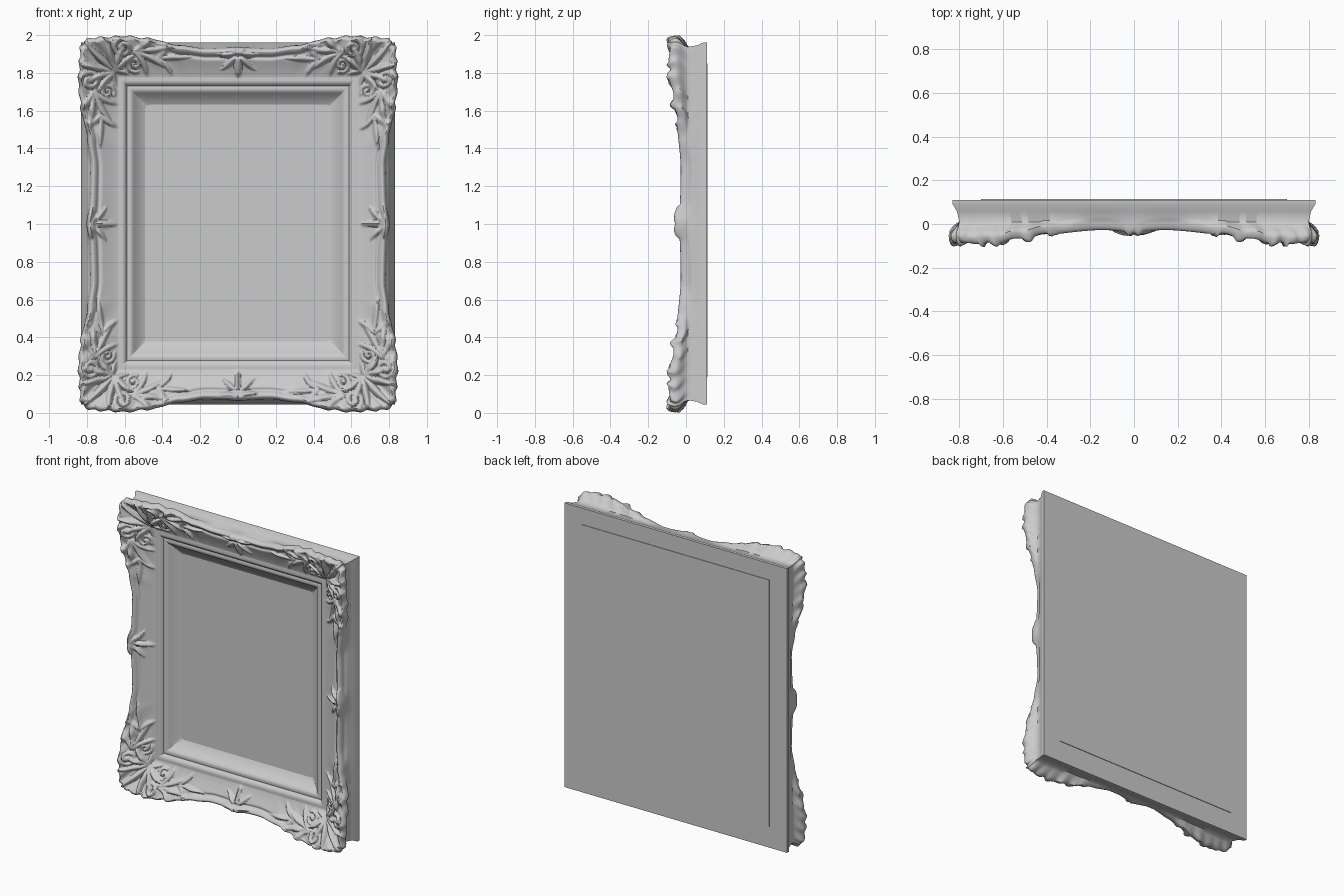
import bpy, bmesh
from math import sin, cos, pi, radians, exp
from mathutils import Vector, noise, kdtree

if "Cube" in bpy.data.objects:
    bpy.data.objects.remove(bpy.data.objects["Cube"])

N = 230                       # columns per side of the frame
relief_points = []            # (u, v, width, height): u, v measured in from the frame corner


def keyed(keys, t):
    """Smooth interpolation through (position, value) keys."""
    for (t0, a), (t1, b) in zip(keys, keys[1:]):
        if t <= t1:
            k = max(0.0, (t - t0) / (t1 - t0))
            return a + (b - a) * k * k * (3 - 2 * k)
    return keys[-1][1]


def add_point(u, v, w, h, both):
    relief_points.append((u, v, w, h))
    if both:
        relief_points.append((v, u, w, h))


def fan(u, v, direction, spread, count, length, w, h, both=True, curl=40):
    """Carved leaf: a fan of tapered blades."""
    for i in range(count):
        off = (i / (count - 1) - 0.5) if count > 1 else 0
        size = length * (1 - 0.7 * abs(off))
        pu, pv = u, v
        for k in range(18):
            s = k / 17
            a = radians(direction + spread * off + curl * 2 * off * s)
            pu += cos(a) * size / 17
            pv += sin(a) * size / 17
            body = 0.4 + 0.6 * sin(pi * min(1, s * 0.9 + 0.1))
            add_point(pu, pv, w * body, h * body, both)


def scroll(u, v, radius, start, turns, w, h, both=True):
    """Carved spiral volute."""
    for k in range(40):
        s = k / 39
        a = radians(start) + turns * 2 * pi * s
        r = radius * (1 - 0.85 * s)
        add_point(u + r * cos(a), v + r * sin(a), w, h * (0.6 + 0.4 * s), both)


# Carved decoration: corner shells, volutes, leaf sprays, centre leaves
fan(0.20, 0.20, 225, 150, 7, 0.20, 0.022, 0.034)
fan(0.17, 0.17, 45, 110, 4, 0.11, 0.018, 0.022)
scroll(0.07, 0.24, 0.05, 200, 1.4, 0.015, 0.026)
scroll(0.16, 0.30, 0.04, 20, -1.3, 0.013, 0.022)
fan(0.09, 0.29, 80, 60, 4, 0.22, 0.019, 0.022)
fan(0.13, 0.42, 95, 70, 3, 0.17, 0.017, 0.018)
fan(0.85, 0.09, 90, 130, 5, 0.14, 0.018, 0.024, both=False)
fan(0.85, 0.12, 270, 150, 4, 0.06, 0.018, 0.018, both=False)
fan(0.06, 1.0, 0, 130, 5, 0.14, 0.018, 0.024, both=False)
fan(0.09, 1.0, 180, 150, 4, 0.06, 0.018, 0.018, both=False)

tree = kdtree.KDTree(len(relief_points))
for i, p in enumerate(relief_points):
    tree.insert((p[0], p[1], 0), i)
tree.balance()


def relief(x, z):
    """Height of the carving at a point of the frame face."""
    n = noise.noise(Vector((x * 4, z * 4, 0))) * 0.012
    best = 0
    for _, i, d in tree.find_range((0.85 - abs(x) + n, 1 - abs(z - 1) - n, 0), 0.023):
        w, h = relief_points[i][2:]
        if d < w:
            best = max(best, h * (1 - (d / w) ** 2))
    return best


# Outline and depth of the scalloped rim by distance from the corner
INSET = [(0, .028), (.06, .010), (.14, .006), (.25, 0), (.36, .012), (.52, .052), (.66, .068), (1, .062)]
DEPTH = [(0, -.088), (.18, -.088), (.30, -.070), (.42, -.046), (.68, -.028), (1, -.033)]
# Inner moulding: (distance from opening, y)
MOULDING = [(0, .10), (.010, .094), (.058, .066), (.066, .050), (.084, .044),
            (.098, .048), (.108, .034), (.124, .026), (.14, .032)]
OPENING, BOUNDS = (0.49, 0.38, 1.63), (0.85, 0.0, 2.0)
WAIST, SLAB = (0.80, 0.067, 1.938), (0.83, 0.045, 1.96)


def on_rect(a, b, rect):
    hx, z0, z1 = rect
    return a * hx, (z0 + z1) / 2 + b * (z1 - z0) / 2


def column(a, b):
    """One cross-section of the frame, from the opening round to the back."""
    p0, p1 = on_rect(a, b, OPENING), on_rect(a, b, BOUNDS)
    upright = abs(a) > abs(b)
    t = (1 - abs(b)) if upright else (1 - abs(a)) * 0.85
    mid = exp(-(((1.0 if upright else 0.85) - t) / 0.07) ** 2)
    corner = 1 - keyed([(0.3, 0), (0.55, 1)], t)
    wobble = corner * 0.004 * (1 + sin(t * 75 + (1 if upright else 2.5)))
    rim = 0.36 - keyed(INSET, t) - wobble + mid * (0.014 if upright else 0.004)
    top = keyed(DEPTH, t) - mid * 0.01 + corner * 0.004 * sin(t * 48)

    def at(d):
        f = d / 0.36
        return p0[0] + (p1[0] - p0[0]) * f, p0[1] + (p1[1] - p0[1]) * f

    pts = []
    for d, y in MOULDING:
        x, z = at(d)
        if d == 0:                                   # rounded opening corners
            cx, cz = abs(x) - 0.465, abs(z - 1.005) - 0.60
            if cx > 0 and cz > 0:
                k = 0.025 / (cx * cx + cz * cz) ** 0.5
                x = (0.465 + cx * k) * (1 if x > 0 else -1)
                z = 1.005 + (0.60 + cz * k) * (1 if z > 1.005 else -1)
        pts.append((x, y, z))
    for k in range(1, 43):                           # cove rising to the rim
        m = k / 42
        x, z = at(0.14 + (rim - 0.16) * m)
        y = 0.032 + (top - 0.032) * m ** 1.25
        y += 0.012 * exp(-((m - 0.8) / 0.08) ** 2) * (1 - corner)
        fade = min(1, m * 6)
        pts.append((x, max(-0.11, y - relief(x, z) * fade), z))
    lift = top - pts[-1][1]
    for k in range(1, 7):                            # rolled outer edge
        th = k / 6 * pi / 2
        x, z = at(rim - 0.02 + 0.02 * sin(th))
        pts.append((x, top + 0.035 * (1 - cos(th)) - lift * cos(th), z))
    ex, ey, ez = pts[-1]
    wx, wz = on_rect(a, b, WAIST)
    wy = max(0.01, top + 0.06)
    for k in (0.33, 0.67, 1):                        # undercut to the waist
        q = k * k * (3 - 2 * k)
        pts.append((ex + (wx - ex) * q, ey + (wy - ey) * k, ez + (wz - ez) * q))
    sx, sz = on_rect(a, b, SLAB)
    pts.append(((wx + sx) / 2 - (sx - wx) * .15, 0.058, (wz + sz) / 2 - (sz - wz) * .15))
    pts += [(sx, 0.09, sz), (sx, 0.11, sz)]
    return pts


def square_loop():
    for side in range(4):
        for i in range(N):
            s = 2 * i / N - 1
            s = 0.5 * s + 0.5 * sin(s * pi / 2)      # finer towards the corners
            yield [(s, -1), (1, s), (-s, 1), (-1, -s)][side]


# Ornate frame with closed back
bm = bmesh.new()
cols = [[bm.verts.new(p) for p in column(a, b)] for a, b in square_loop()]
for c0, c1 in zip(cols, cols[1:] + cols[:1]):
    for j in range(len(c0) - 1):
        bm.faces.new((c0[j], c1[j], c1[j + 1], c0[j + 1]))
bm.faces.new([cols[i * N][-1] for i in range(4)])
bmesh.ops.recalc_face_normals(bm, faces=bm.faces)
mesh = bpy.data.meshes.new("ornate_frame")
bm.to_mesh(mesh)
bm.free()
frame = bpy.data.objects.new("ornate_frame", mesh)
bpy.context.collection.objects.link(frame)
bpy.context.view_layer.objects.active = frame
frame.select_set(True)
bpy.ops.object.shade_smooth_by_angle(angle=radians(50))


def panel(name, hx, y0, y1, z0, z1):
    bpy.ops.mesh.primitive_cube_add(size=1, location=(0, (y0 + y1) / 2, (z0 + z1) / 2))
    ob = bpy.context.object
    ob.name = name
    ob.scale = (2 * hx, y1 - y0, z1 - z0)
    bpy.ops.object.transform_apply(location=False, rotation=False, scale=True)


# Picture in the opening and thin raised backing sheet
panel("picture_panel", 0.495, 0.099, 0.107, 0.375, 1.635)
panel("backing_sheet", 0.70, 0.108, 0.114, 0.19, 1.85)
